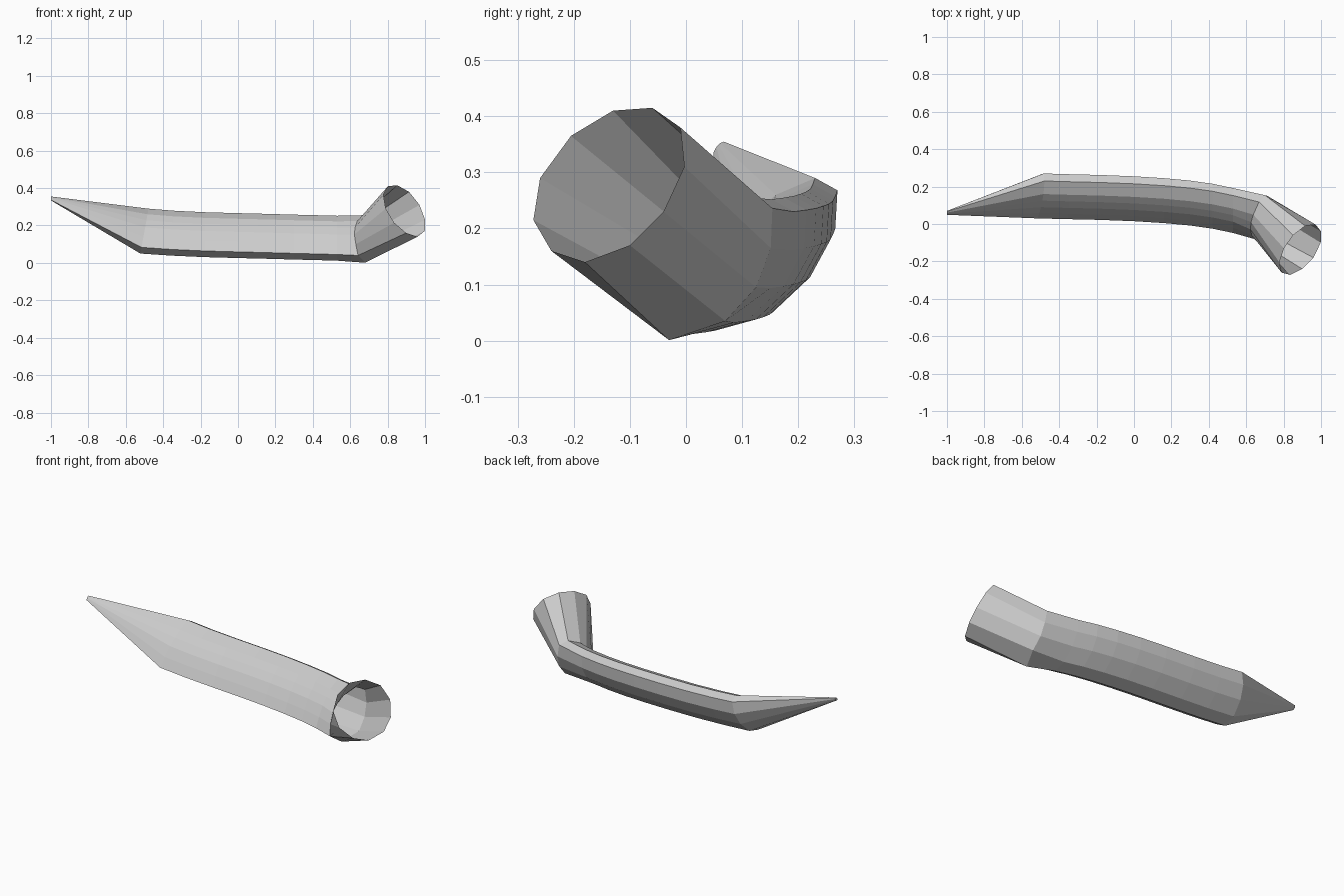
import bpy, bmesh

if "Cube" in bpy.data.objects:
    bpy.data.objects.remove(bpy.data.objects["Cube"])

# Closed cross-section (y, z) at its widest: back top edge, round underneath to the
# front edge, then up over the slightly domed front
SECTION = [(.23, .29), (.27, .268), (.266, .2), (.229, .132), (.163, .07), (.09, .05), (.03, .083),
           (.058, .137), (.09, .19), (.125, .228), (.16, .26)]
CY, CZ = .15, .17


def tip_ring():
    # Same section, shrunk to the point
    return [(-.999, .06 + (y - CY) * .09, .344 + (z - CZ) * .09) for y, z in SECTION]


def body_ring(x, dy, dz, tilt):
    return [(x + tilt * (z - CZ), y + dy, z + dz) for y, z in SECTION]


# Stations along the curved body: x, y shift, z shift, tilt
STATIONS = [(-.50, 0, 0, .18), (-.35, -.004, -.011, .05), (-.18, -.008, -.019, 0),
            (0, -.015, -.024, 0), (.16, -.025, -.028, 0), (.30, -.038, -.032, 0),
            (.42, -.055, -.035, 0), (.53, -.078, -.038, 0)]

# Mitred ring at the elbow
ELBOW = [(.668, .118, .255), (.70, .154, .236), (.712, .151, .165), (.718, .125, .095),
         (.722, .07, .035), (.69, .005, .001), (.642, -.08, .04),
         (.63, -.06, .10), (.622, -.028, .152), (.626, .01, .19), (.638, .05, .224)]
ELBOW[5] = (.68, -.03, .001)

# Flared mouth (y, z), lying in one slanted plane
MOUTH = [(-.06, .415), (-.01, .38), (-.003, .31), (-.04, .23), (-.1, .17), (-.18, .14),
         (-.24, .16), (-.272, .215), (-.26, .29), (-.205, .365), (-.13, .41)]


def mouth_x(y, z):
    return .892 + (.525 * (y + .135) - .5 * (z - .28)) / .69


def loft(name, rings, cap_start=False):
    bm = bmesh.new()
    rows = [[bm.verts.new(p) for p in ring] for ring in rings]
    for a, b in zip(rows, rows[1:]):
        n = len(a)
        for i in range(n):
            j = (i + 1) % n
            bm.faces.new((a[i], a[j], b[j], b[i]))
    if cap_start:
        bm.faces.new(rows[0])
    bmesh.ops.recalc_face_normals(bm, faces=bm.faces)
    mesh = bpy.data.meshes.new(name)
    bm.to_mesh(mesh)
    bm.free()
    ob = bpy.data.objects.new(name, mesh)
    bpy.context.collection.objects.link(ob)
    return ob


# Pointed horn: tip, curved body, elbow and open flared mouth in one skin
loft("horn", [tip_ring()] + [body_ring(*s) for s in STATIONS]
     + [ELBOW, [(mouth_x(y, z), y, z) for y, z in MOUTH]], cap_start=True)
